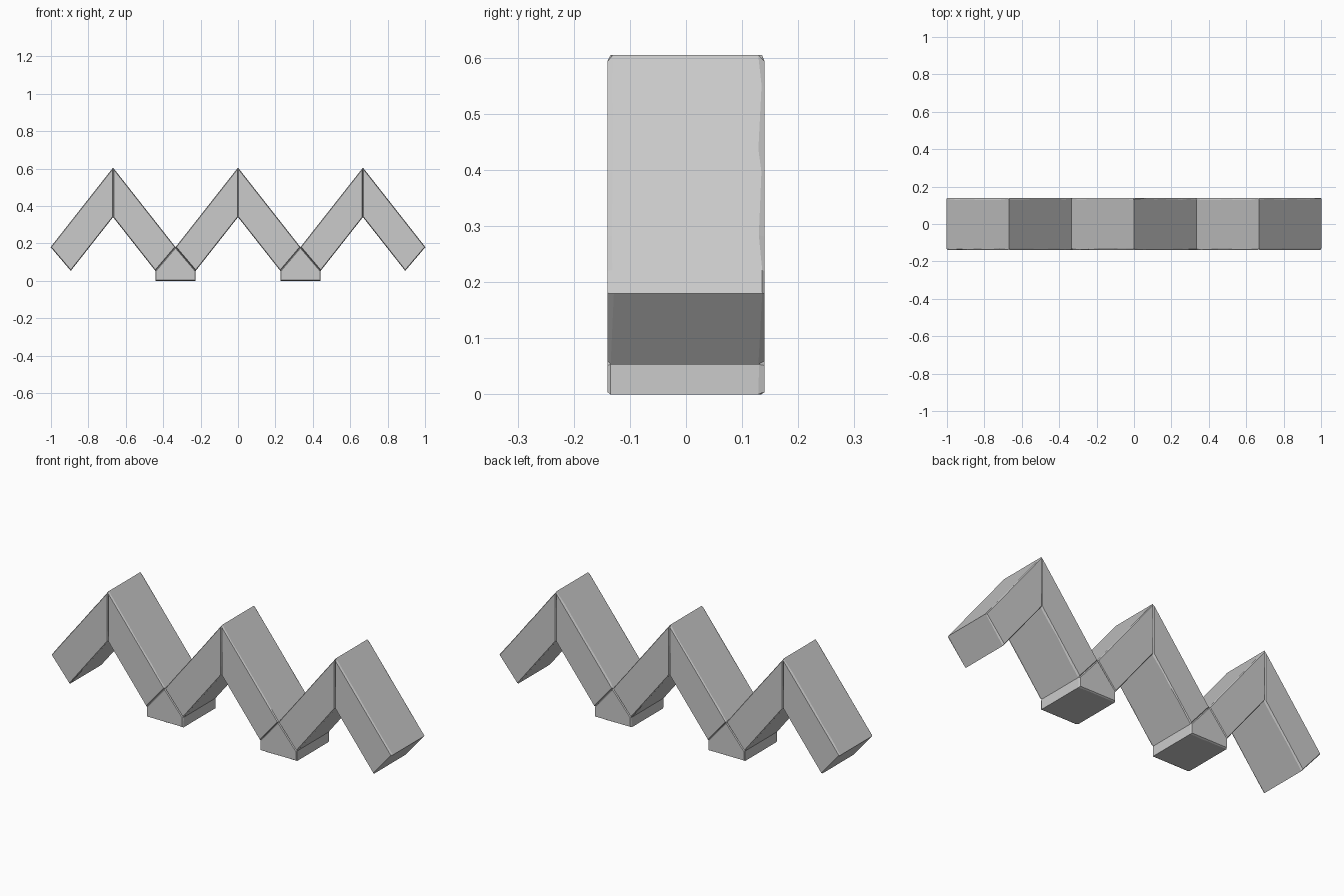
import bpy, bmesh, random
from mathutils import Vector

random.seed(4)
cube = bpy.data.objects.get("Cube")
if cube:
    bpy.data.objects.remove(cube, do_unlink=True)

stone = bpy.data.materials.new("grey stone")
stone.use_nodes = True
stone.diffuse_color = (0.6, 0.6, 0.6, 1)
stone.node_tree.nodes["Principled BSDF"].inputs["Base Color"].default_value = stone.diffuse_color

HALF_DEPTH = 0.14
APEX, INNER = 0.605, 0.34       # heights of the outer and inner peak
VALLEY, HEEL = 0.18, 0.053      # heights of the outer and inner leg end
SPAN, INSET = 0.334, 0.226      # horizontal reach of the outer and inner leg end


def stone_block(name, profile, cut_dir, cuts=5):
    """Extrude an x-z profile through y, then bevel and chip its front and back rims."""
    bm = bmesh.new()
    face = bm.faces.new([bm.verts.new((x, -HALF_DEPTH, z)) for x, z in profile])
    out = bmesh.ops.extrude_face_region(bm, geom=[face])
    verts = [v for v in out["geom"] if isinstance(v, bmesh.types.BMVert)]
    bmesh.ops.translate(bm, verts=verts, vec=(0, 2 * HALF_DEPTH, 0))
    bmesh.ops.recalc_face_normals(bm, faces=bm.faces)
    rims = [e for e in bm.edges if abs(e.verts[0].co.y - e.verts[1].co.y) < 0.01]
    bmesh.ops.bevel(bm, geom=rims, offset=0.004, segments=1, affect='EDGES')
    # Cut across the length so the rims can wander
    direction = Vector(cut_dir).normalized()
    reach = [v.co.dot(direction) for v in bm.verts]
    low, high = min(reach), max(reach)
    for i in range(cuts):
        t = (i + random.uniform(0.7, 1.3)) / (cuts + 1)
        geom = bm.verts[:] + bm.edges[:] + bm.faces[:]
        bmesh.ops.bisect_plane(bm, geom=geom, plane_no=direction,
                               plane_co=direction * (low + (high - low) * t))
    # Shift only the inner rim of each bevel, leaving the broad faces flat
    for v in bm.verts:
        if HALF_DEPTH - 0.006 < abs(v.co.y) < HALF_DEPTH - 0.002:
            v.co.y -= random.uniform(0, 0.008) * (1 if v.co.y > 0 else -1)
    mesh = bpy.data.meshes.new(name)
    bm.to_mesh(mesh)
    bm.free()
    mesh.materials.append(stone)
    obj = bpy.data.objects.new(name, mesh)
    bpy.context.collection.objects.link(obj)
    return obj


# Three chevrons, each of two mitred slanting legs
for label, centre in (("right", -2 * SPAN), ("middle", 0), ("left", 2 * SPAN)):
    for side, sign in (("right", -1), ("left", 1)):
        profile = [(centre, APEX), (centre + sign * SPAN, VALLEY),
                   (centre + sign * INSET, HEEL), (centre, INNER)]
        stone_block(f"{label}_chevron_{side}_leg", profile,
                    (sign * SPAN, 0, VALLEY - APEX))

# Gabled feet filling the two valleys
for label, sign in (("right", -1), ("left", 1)):
    x, half = sign * SPAN, SPAN - INSET
    profile = [(x - half, 0), (x + half, 0), (x + half, HEEL),
               (x, VALLEY), (x - half, HEEL)]
    stone_block(f"{label}_foot", profile, (1, 0, 0), cuts=3)
